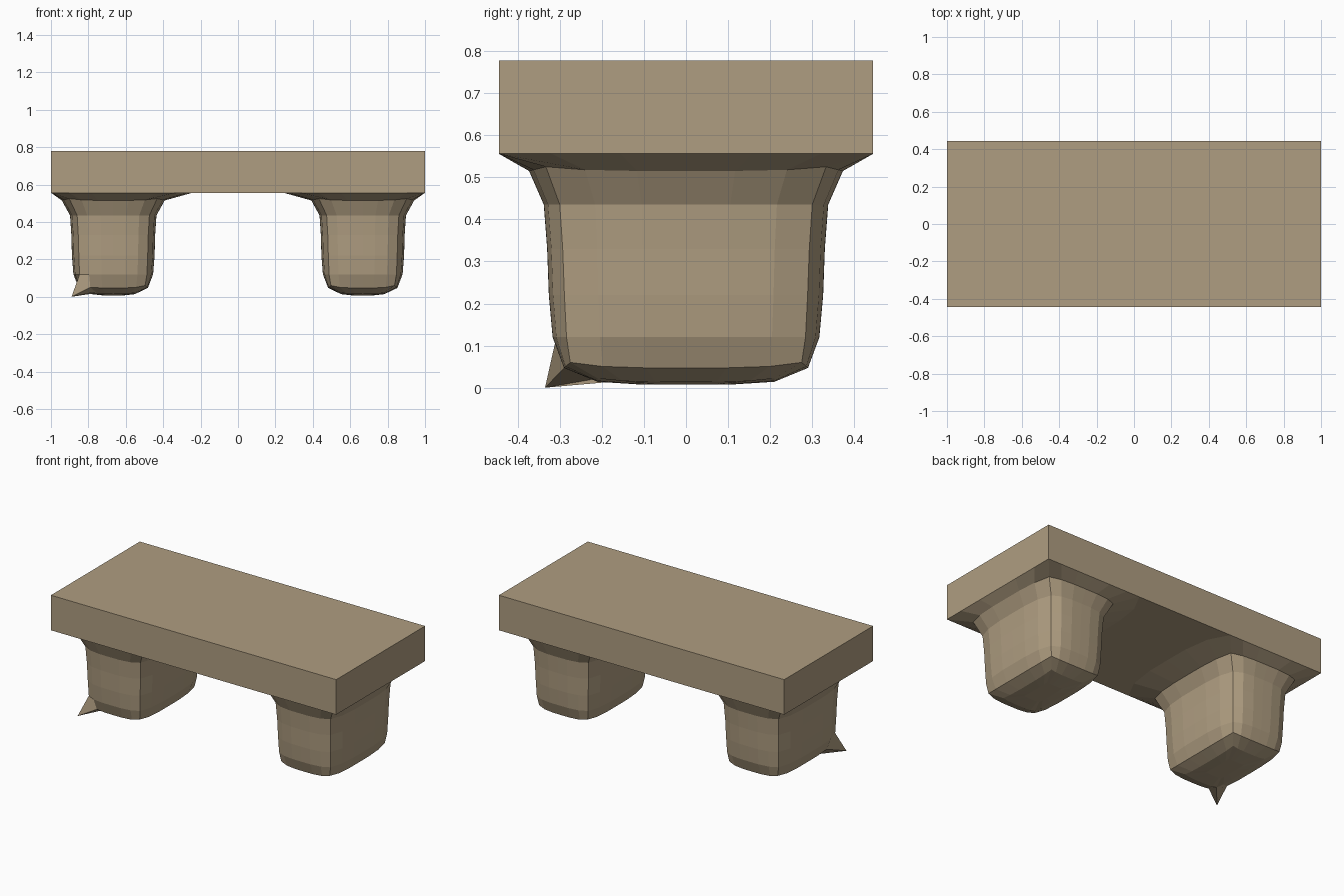
import bpy, bmesh
from mathutils import Vector

cube = bpy.data.objects.get("Cube")
if cube:
    bpy.data.objects.remove(cube, do_unlink=True)

stone = bpy.data.materials.new("sandy_stone")
stone.use_nodes = True
stone.diffuse_color = (0.43, 0.34, 0.22, 1)
stone.node_tree.nodes["Principled BSDF"].inputs["Base Color"].default_value = (0.43, 0.34, 0.22, 1)

LEG_X = 0.667
SLAB_Y, SLAB_BOTTOM, SLAB_TOP = 0.445, 0.556, 0.778

# Leg sections from slab to foot:
# corner half width, corner half depth, side bulge, corner height, mid-side height
SECTIONS = [
    (0.333, 0.445, 0.0, 0.556, 0.556),
    (0.235, 0.333, 0.04, 0.525, 0.515),
    (0.193, 0.300, 0.038, 0.435, 0.435),
    (0.187, 0.293, 0.037, 0.33, 0.33),
    (0.184, 0.289, 0.037, 0.22, 0.22),
    (0.180, 0.284, 0.033, 0.12, 0.12),
    (0.170, 0.275, 0.015, 0.06, 0.047),
    (0.115, 0.210, 0.0, 0.022, 0.014),
    (0.055, 0.100, 0.0, 0.010, 0.007),
]
STEPS = (-1, -0.72, -0.35, 0, 0.35, 0.72)


def finish(bm, name):
    bmesh.ops.recalc_face_normals(bm, faces=bm.faces)
    mesh = bpy.data.meshes.new(name)
    bm.to_mesh(mesh)
    bm.free()
    mesh.materials.append(stone)
    obj = bpy.data.objects.new(name, mesh)
    bpy.context.collection.objects.link(obj)


def section(hx, hy, bulge, z_corner, z_mid, inner_bulge):
    """Rectangle with softly bulging sides and firm corners."""
    points = []
    for side in range(4):
        for t in STEPS:
            swell = 1 - t ** 4
            z = z_corner + (z_mid - z_corner) * swell
            out = bulge * swell
            if side == 0:
                points.append((hx * t, -hy - out, z))
            elif side == 1:
                points.append((hx + out, hy * t, z))
            elif side == 2:
                points.append((-hx * t, hy + out, z))
            else:
                points.append((-hx - out - inner_bulge * swell, -hy * t, z))
    return points


def leg(name, sign, spiked):
    bm = bmesh.new()
    rings = []
    for i, data in enumerate(SECTIONS):
        # The top blends further along the underside towards the middle
        pts = section(*data, 0.09 if i == 0 else 0)
        rings.append([bm.verts.new((sign * (LEG_X + x), y, z)) for x, y, z in pts])
    for upper, lower in zip(rings, rings[1:]):
        for i in range(len(upper)):
            j = (i + 1) % len(upper)
            bm.faces.new((upper[i], upper[j], lower[j], lower[i]))
    bm.faces.new(rings[-1])
    # One foot corner is drawn out into a point
    if spiked:
        tip = Vector((-0.89, -0.335, 0))
        corner = min(rings[6], key=lambda v: (v.co - tip).length)
        corner.co = tip
    finish(bm, name)


# Slab
bm = bmesh.new()
bmesh.ops.create_cube(bm, size=1)
bmesh.ops.scale(bm, vec=(2, 2 * SLAB_Y, SLAB_TOP - SLAB_BOTTOM), verts=bm.verts)
bmesh.ops.translate(bm, vec=(0, 0, (SLAB_TOP + SLAB_BOTTOM) / 2), verts=bm.verts)
finish(bm, "slab")

# Legs
leg("left_leg", 1, False)
leg("right_leg", -1, True)
